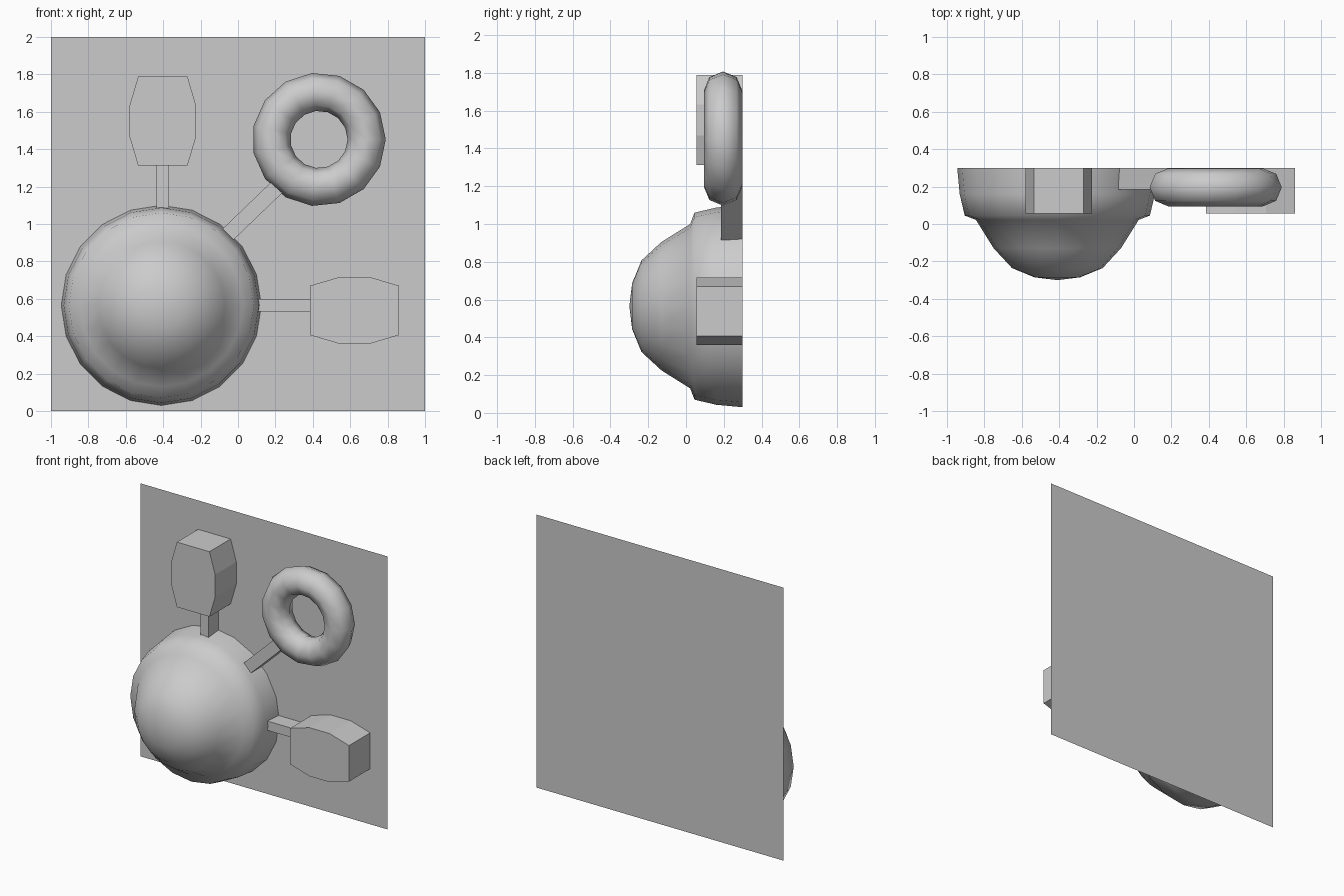
import bpy, bmesh, math
from mathutils import Vector, Matrix

if "Cube" in bpy.data.objects:
    bpy.data.objects.remove(bpy.data.objects["Cube"])

BACK = 0.3  # plane of the backing panel


def finish(name, bm, smooth=False):
    bmesh.ops.recalc_face_normals(bm, faces=bm.faces)
    for f in bm.faces:
        f.smooth = smooth
    me = bpy.data.meshes.new(name)
    bm.to_mesh(me)
    bm.free()
    ob = bpy.data.objects.new(name, me)
    bpy.context.collection.objects.link(ob)
    return ob


def prism(name, outline, front):
    """Extrude an x/z outline from the panel forward to y = front."""
    bm = bmesh.new()
    face = bm.faces.new([bm.verts.new((x, BACK, z)) for x, z in outline])
    ext = bmesh.ops.extrude_face_region(bm, geom=[face], use_keep_orig=True)
    verts = [v for v in ext["geom"] if isinstance(v, bmesh.types.BMVert)]
    bmesh.ops.translate(bm, verts=verts, vec=(0, front - BACK, 0))
    return finish(name, bm)


def bar(name, start, end, width):
    """Square-ended connecting bar between two x/z points."""
    a, b = Vector(start), Vector(end)
    d = (b - a).normalized()
    n = Vector((-d.y, d.x)) * width / 2
    return prism(name, [a + n, b + n, b - n, a - n], 0.185)


def barrel(name, centre, upright):
    """Eight-sided block with bulging long sides."""
    pts = [(0.238, 0.132), (0.082, 0.178), (-0.082, 0.178), (-0.238, 0.132)]
    pts += [(-u, -v) for u, v in pts]
    cx, cz = centre
    return prism(name, [(cx + (v if upright else u), cz + (u if upright else v))
                        for u, v in pts], 0.055)


# Backing panel
bm = bmesh.new()
bm.faces.new([bm.verts.new(p) for p in
              ((-1, BACK, 0), (1, BACK, 0), (1, BACK, 2), (-1, BACK, 2))])
finish("back_panel", bm)

# Stepped dome, lathed about the y axis (radius, y)
profile = [(0.535, 0.3), (0.522, 0.16), (0.495, 0.045), (0.435, 0.022),
           (0.34, -0.13), (0.242, -0.236), (0.122, -0.285), (0, -0.3)]
bm = bmesh.new()
vs = [bm.verts.new((r, y, 0)) for r, y in profile]
es = [bm.edges.new(p) for p in zip(vs, vs[1:])]
bmesh.ops.spin(bm, geom=vs + es, cent=(0, 0, 0), axis=(0, 1, 0),
               angle=math.tau, steps=20)
bmesh.ops.remove_doubles(bm, verts=bm.verts, dist=1e-4)
bmesh.ops.translate(bm, verts=bm.verts, vec=(-0.41, 0, 0.565))
finish("dome", bm, smooth=True)

# Ring
bpy.ops.mesh.primitive_torus_add(major_segments=15, minor_segments=8,
                                 major_radius=0.255, minor_radius=0.102)
ring = bpy.context.object
ring.name = "ring"
ring.data.transform(Matrix.Translation((0.433, 0.196, 1.452))
                    @ Matrix.Rotation(math.radians(90), 4, 'X'))
ring.data.shade_smooth()

# Barrel-shaped blocks
barrel("upper_block", (-0.402, 1.55), True)
barrel("side_block", (0.623, 0.538), False)

# Connecting bars
bar("upper_bar", (-0.402, 1.08), (-0.402, 1.312), 0.066)
bar("side_bar", (0.1, 0.565), (0.385, 0.565), 0.068)
bar("diagonal_bar", (-0.053, 0.945), (0.235, 1.222), 0.083)
